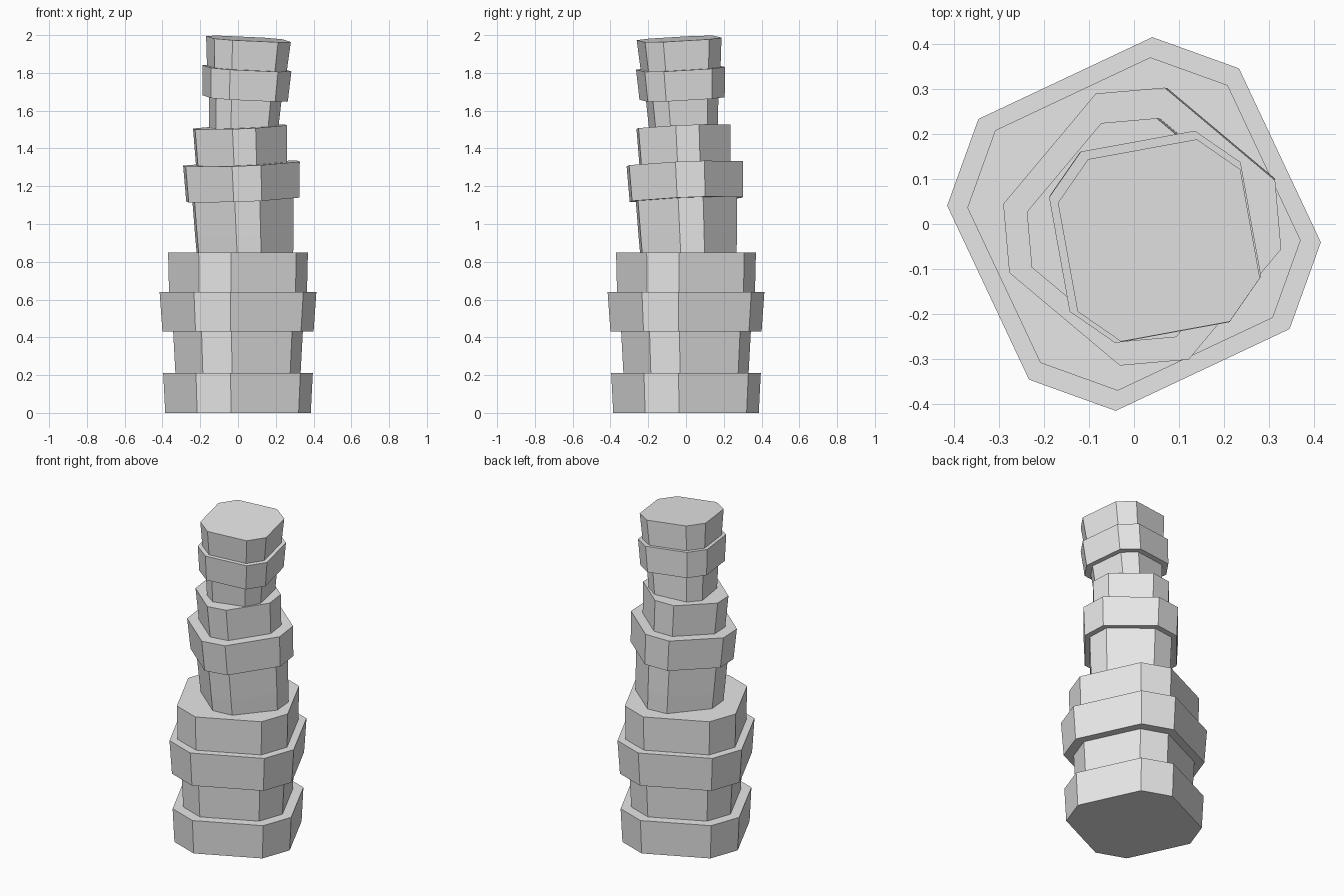
import bpy
import bmesh
from math import cos, sin, radians
from mathutils import Vector

cube = bpy.data.objects.get("Cube")
if cube:
    bpy.data.objects.remove(cube, do_unlink=True)

stone = bpy.data.materials.new("light_grey_stone")
stone.use_nodes = True
GREY = (0.8, 0.8, 0.8, 1)
stone.diffuse_color = GREY
stone.node_tree.nodes["Principled BSDF"].inputs["Base Color"].default_value = GREY

CORNER = 14.2  # half the angle spanned by each cut corner


def section(name, origin, axis, turn, rings):
    """Loft rings (height, radius) of a corner-cut square into one solid."""
    bm = bmesh.new()
    angles = [radians(turn + 90 * q + s * CORNER) for q in range(4) for s in (-1, 1)]
    loops = [[bm.verts.new((r * cos(a), r * sin(a), h)) for a in angles]
             for h, r in rings]
    for low, high in zip(loops, loops[1:]):
        for i in range(8):
            j = (i + 1) % 8
            bm.faces.new((low[i], low[j], high[j], high[i]))
    bm.faces.new(loops[0][::-1])
    bm.faces.new(loops[-1])
    bmesh.ops.recalc_face_normals(bm, faces=bm.faces)
    mesh = bpy.data.meshes.new(name)
    bm.to_mesh(mesh)
    bm.free()
    mesh.materials.append(stone)
    obj = bpy.data.objects.new(name, mesh)
    bpy.context.collection.objects.link(obj)
    obj.location = origin
    obj.rotation_mode = 'QUATERNION'
    obj.rotation_quaternion = Vector((0, 0, 1)).rotation_difference(Vector(axis))
    return obj


# Wide upright base with two flared collars
section("lower_section", (0, 0, 0), (0, 0, 1), 70.2,
        [(0, 0.387), (0.21, 0.398), (0.21, 0.333), (0.43, 0.345),
         (0.43, 0.402), (0.64, 0.417), (0.64, 0.367), (0.85, 0.372)])

# Middle block, leaning slightly to the front right
section("middle_section", (0.037, 0.013, 0.85), (-0.04, -0.04, 1), 5,
        [(-0.08, 0.255), (0.1, 0.264), (0.28, 0.271),
         (0.28, 0.304), (0.47, 0.313), (0.47, 0.244), (0.665, 0.252)])

# Narrow top block, leaning slightly to the front left
section("upper_section", (0.03, -0.013, 1.51), (0.054, -0.05, 1), 55.3,
        [(-0.08, 0.19), (0.0, 0.195), (0.155, 0.205),
         (0.155, 0.241), (0.315, 0.252), (0.315, 0.226), (0.471, 0.24)])
